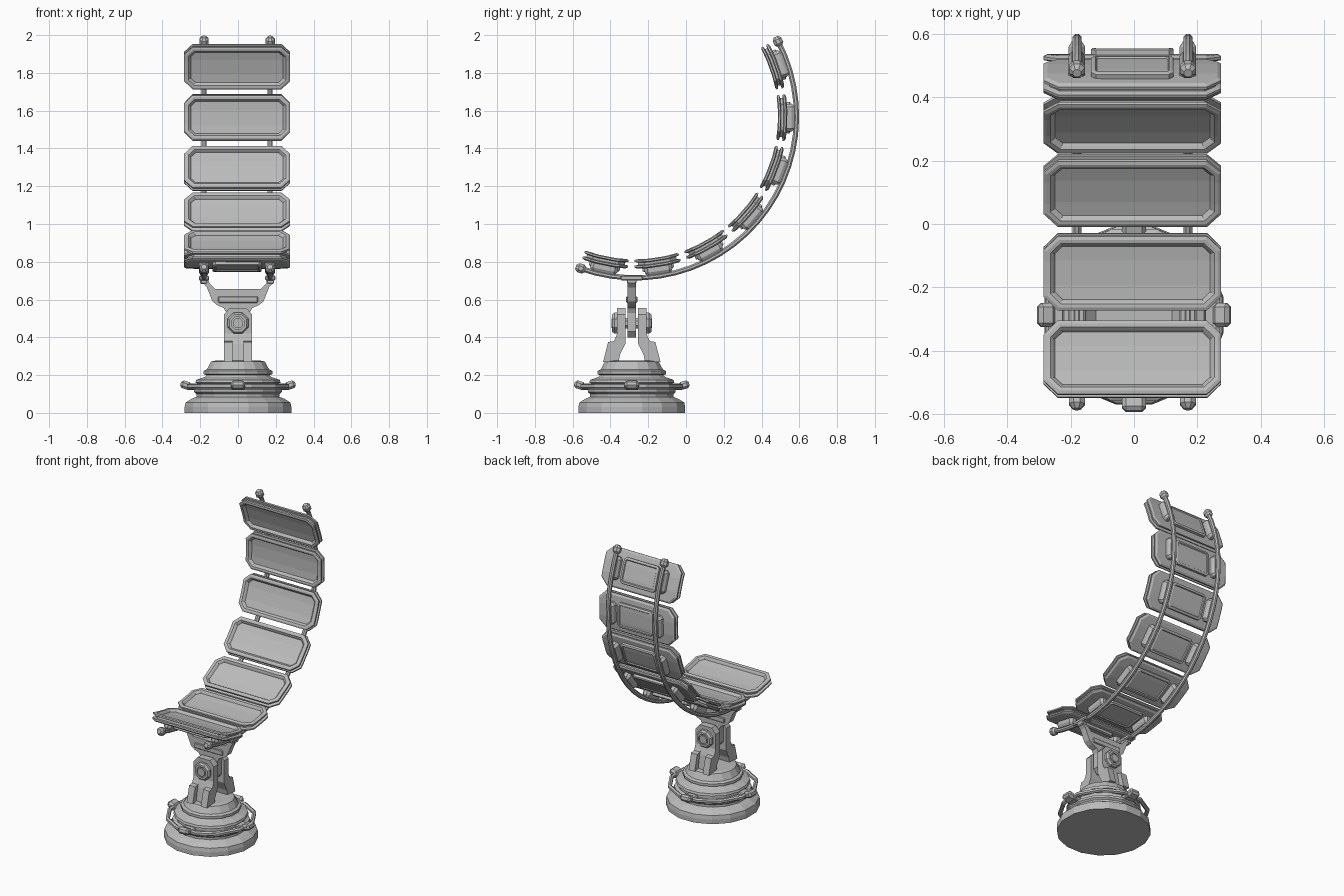
import bpy, bmesh, math
from mathutils import Vector, Matrix

if "Cube" in bpy.data.objects:
    bpy.data.objects.remove(bpy.data.objects["Cube"])

grey = bpy.data.materials.new("plain_grey")
grey.use_nodes = True
grey.diffuse_color = (0.5, 0.5, 0.5, 1)
grey.node_tree.nodes["Principled BSDF"].inputs["Base Color"].default_value = (0.5, 0.5, 0.5, 1)

BASE_Y = -0.287            # axis of the pedestal
SEAT_X = -0.005            # middle of the seat
ARC_Y, ARC_Z, ARC_R = -0.27, 1.57, 0.855   # circle followed by the rails
PANEL_R = 0.785
RAIL_X = 0.175


def finish(bm, name):
    bmesh.ops.recalc_face_normals(bm, faces=bm.faces)
    mesh = bpy.data.meshes.new(name)
    bm.to_mesh(mesh)
    bm.free()
    mesh.materials.append(grey)
    obj = bpy.data.objects.new(name, mesh)
    bpy.context.collection.objects.link(obj)
    return obj


def arc_point(x, angle, r):
    return Vector((x, ARC_Y + r * math.cos(angle), ARC_Z + r * math.sin(angle)))


def skin(bm, rings, closed=False):
    """Bridge rings of points; cap the ends unless closed."""
    rows = [[bm.verts.new(p) for p in ring] for ring in rings]
    n = len(rows[0])
    pairs = list(zip(rows, rows[1:])) + ([(rows[-1], rows[0])] if closed else [])
    for a, b in pairs:
        for i in range(n):
            bm.faces.new((a[i], a[(i + 1) % n], b[(i + 1) % n], b[i]))
    if not closed:
        bm.faces.new(rows[0])
        bm.faces.new(rows[-1])


def octagon(hx, hy, c, r):
    pts = []
    for sx, sy in ((1, 1), (-1, 1), (-1, -1), (1, -1)):
        pair = [(sx * hx, sy * (hy - c), r), (sx * (hx - c), sy * hy, r)]
        pts += pair if sx * sy > 0 else pair[::-1]
    return pts


def curved_plate(name, x, angle, hx, hy, c, layers):
    """Stack of chamfered outlines (radius, inset), bent round the seat arc."""
    bm = bmesh.new()
    skin(bm, [octagon(hx - i, hy - i, max(c - 0.586 * i, 0.004), r) for r, i in layers])
    for cut in (-0.04, 0.04):
        bmesh.ops.bisect_plane(bm, geom=bm.verts[:] + bm.edges[:] + bm.faces[:],
                               plane_co=(0, cut, 0), plane_no=(0, 1, 0))
    for v in bm.verts:
        v.co = arc_point(x + v.co.x, angle + v.co.y / PANEL_R, v.co.z)
    return finish(bm, name)


def prism(name, pts, lo, hi, place):
    bm = bmesh.new()
    skin(bm, [[place(a, b, t) for a, b in pts] for t in (lo, hi)])
    return finish(bm, name)


def box(name, centre, size, rot=None, bevel=0.006):
    bm = bmesh.new()
    bmesh.ops.create_cube(bm, size=1, matrix=Matrix.Diagonal((*size, 1)))
    bmesh.ops.bevel(bm, geom=bm.edges[:], offset=bevel, segments=1, affect='EDGES')
    bm.transform(Matrix.Translation(centre) @ (rot or Matrix.Identity(4)))
    return finish(bm, name)


def tube(name, path, radius, sides=8, closed=False):
    bm = bmesh.new()
    n = len(path)
    rings = []
    for i, p in enumerate(path):
        a = path[(i - 1) % n] if closed else path[max(i - 1, 0)]
        b = path[(i + 1) % n] if closed else path[min(i + 1, n - 1)]
        t = (b - a).normalized()
        u = t.cross(Vector((0, 0, 1)) if closed else Vector((1, 0, 0))).normalized()
        w = t.cross(u)
        rings.append([p + radius * (math.cos(k) * u + math.sin(k) * w)
                      for k in (math.tau * (j + 0.5) / sides for j in range(sides))])
    skin(bm, rings, closed)
    return finish(bm, name)


def lathe(name, profile, sides, matrix):
    bm = bmesh.new()
    skin(bm, [[(r * math.cos(k), r * math.sin(k), z)
               for k in (math.tau * (j + 0.5) / sides for j in range(sides))]
              for r, z in profile])
    bm.transform(matrix)
    return finish(bm, name)


# Seat panels with a grooved rim, a recessed pad and a framed back plate
cushion = [(0.773, 0.036), (0.765, 0.03), (0.757, 0.022), (0.757, 0.01), (0.762, 0), (0.771, 0),
           (0.775, 0.018), (0.787, 0.018), (0.791, 0), (0.8, 0), (0.807, 0.012)]
back = [(0.8, 0), (0.822, 0), (0.826, 0.006), (0.826, 0.014), (0.82, 0.018)]
clamp = [(0.8, 0), (0.83, 0), (0.846, 0.01)]
for k in range(7):
    ang = math.radians(-101.5 + 20.2 * k)
    curved_plate(f"seat_panel_{k + 1}", SEAT_X, ang, 0.28, 0.122, 0.045, cushion)
    curved_plate(f"back_plate_{k + 1}", SEAT_X, ang, 0.13, 0.08, 0.015, back)
    for side, s in (("left", 1), ("right", -1)):
        curved_plate(f"rail_clamp_{side}_{k + 1}", SEAT_X + s * RAIL_X, ang,
                     0.026, 0.07, 0.015, clamp)

# Curved rails with knobs at both ends
start, end = math.radians(-110), math.radians(28)
for side, s in (("left", 1), ("right", -1)):
    x = SEAT_X + s * RAIL_X
    path = [arc_point(x, start + (end - start) * i / 24, ARC_R) for i in range(25)]
    tube(f"rail_{side}", path, 0.015)
    for tip, inner, label in ((path[0], path[1], "front"), (path[-1], path[-2], "top")):
        turn = (tip - inner).to_track_quat('Z', 'Y').to_matrix().to_4x4()
        lathe(f"rail_knob_{side}_{label}",
              [(0.016, -0.03), (0.027, -0.018), (0.027, 0.006), (0.014, 0.022)],
              8, Matrix.Translation(tip) @ turn)
    # Saddles joining the yoke to the rails
    box(f"yoke_saddle_{side}", (x, BASE_Y, 0.714), (0.055, 0.12, 0.026))
    box(f"saddle_foot_{side}", (x, BASE_Y, 0.697), (0.04, 0.05, 0.03))

# Forked yoke plate that carries the rails
half = [(0.12, 0.655), (0.15, 0.685), (0.16, 0.712), (0.195, 0.712), (0.185, 0.685),
        (0.165, 0.665), (0.135, 0.59), (0.11, 0.57), (0.075, 0.555), (0.062, 0.53),
        (0.062, 0.43), (0.035, 0.4)]
outline = half + [(-x, z) for x, z in reversed(half)]


def across_y(a, b, t):
    return (a, BASE_Y + t, b)


prism("yoke_plate", outline, -0.023, 0.023, across_y)
for face in (-1, 1):
    box("yoke_rib", (0, BASE_Y + face * 0.024, 0.6), (0.21, 0.012, 0.034), bevel=0.004)

# Clevis: two cheeks with lugs, ribbed feet and pivot bosses
lug = [(-0.075, 0.4), (0.075, 0.4), (0.075, 0.52), (0.045, 0.555), (-0.045, 0.555), (-0.075, 0.52)]
leg = [(0.032, 0.42), (0.078, 0.42), (0.098, 0.365), (0.115, 0.27), (0.07, 0.27),
       (0.062, 0.31), (0.032, 0.37)]
rib = [(0.07, 0.42), (0.08, 0.41), (0.095, 0.38), (0.125, 0.375), (0.152, 0.27), (0.08, 0.27)]
for side, s in (("back", 1), ("front", -1)):
    def along_x(a, b, t):
        return (t, BASE_Y + s * a, b)
    prism(f"clevis_lug_{side}", lug, s * 0.032, s * 0.078, across_y)
    prism(f"clevis_leg_{side}", leg, -0.075, 0.075, along_x)
    for lo in (-0.075, 0.03):
        prism(f"clevis_rib_{side}", rib, lo, lo + 0.045, along_x)
    turn = Matrix.Translation((0, BASE_Y, 0.475)) @ Matrix.Rotation(-s * math.pi / 2, 4, 'X')
    lathe(f"pivot_boss_{side}", [(0.06, 0.07), (0.06, 0.092), (0.05, 0.104), (0.036, 0.104),
                                 (0.036, 0.095), (0.028, 0.095), (0.028, 0.107)], 8, turn)
lathe("pivot_pin", [(0.03, -0.08), (0.03, 0.08)], 8, turn)

# Stepped round pedestal
lathe("pedestal", [(0.288, 0), (0.288, 0.03), (0.283, 0.055), (0.25, 0.075), (0.225, 0.085),
                   (0.225, 0.1), (0.237, 0.11), (0.237, 0.125), (0.215, 0.135), (0.215, 0.155),
                   (0.23, 0.16), (0.225, 0.175), (0.18, 0.19), (0.17, 0.2), (0.185, 0.205),
                   (0.185, 0.222), (0.168, 0.23), (0.145, 0.272), (0.12, 0.277)],
      16, Matrix.Translation((0, BASE_Y, 0)))

# Grab ring around the pedestal held by four brackets
ring = [Vector((0.268 * math.cos(k), BASE_Y + 0.268 * math.sin(k), 0.142))
        for k in (math.tau * (i + 0.5) / 12 for i in range(12))]
tube("grab_ring", ring, 0.014, 6, True)
for i in range(4):
    a = i * math.pi / 2
    spin = Matrix.Rotation(a, 4, 'Z')
    out = Vector((math.cos(a), math.sin(a), 0))
    hub = Vector((0, BASE_Y, 0))
    box("ring_bracket_arm", hub + out * 0.23 + Vector((0, 0, 0.135)), (0.08, 0.075, 0.03), spin)
    box("ring_bracket_tip", hub + out * 0.277 + Vector((0, 0, 0.147)), (0.056, 0.075, 0.042),
        spin @ Matrix.Rotation(-0.3, 4, 'Y'), 0.012)
